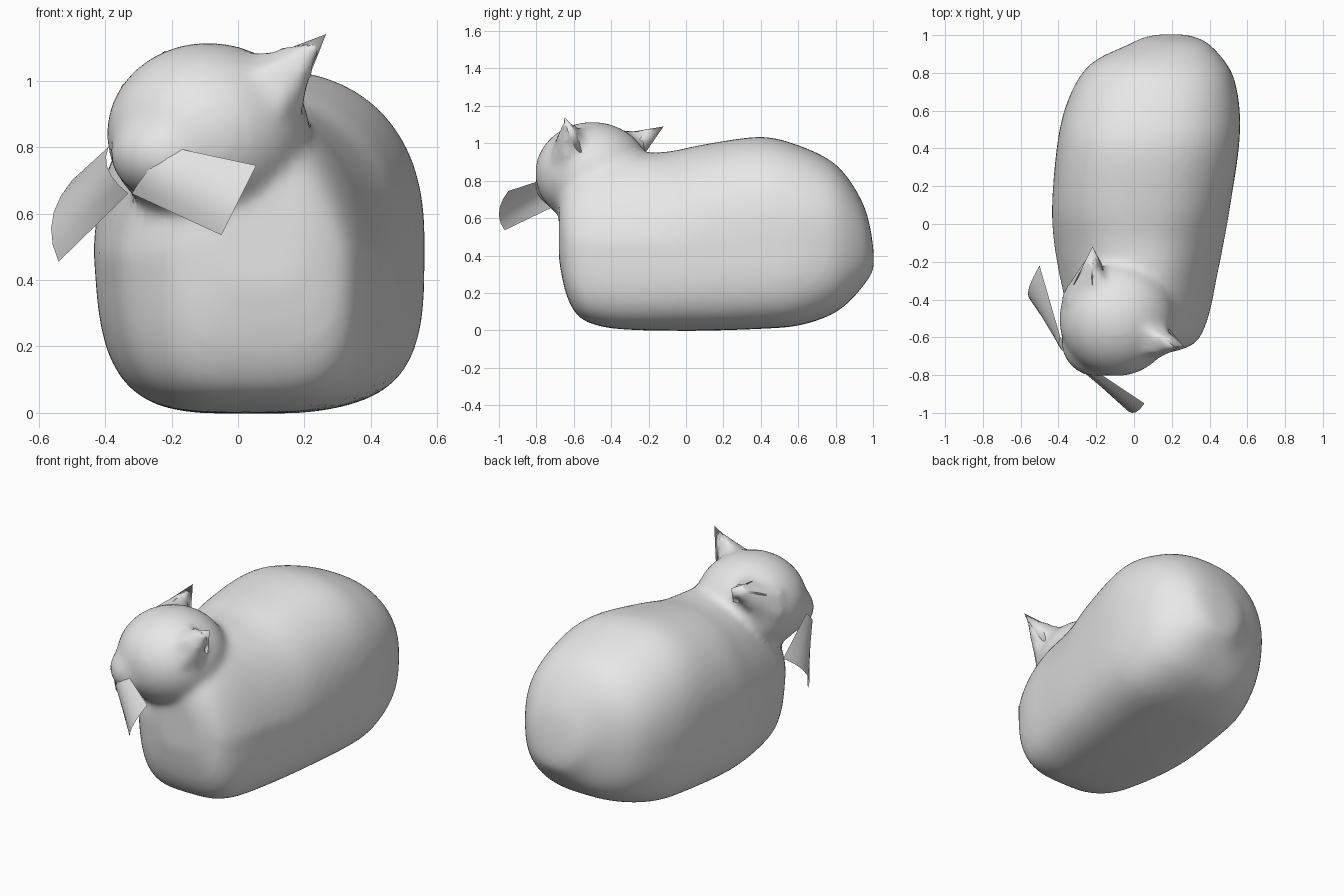
import bpy, bmesh, math
from mathutils import Matrix, Vector

if "Cube" in bpy.data.objects:
    bpy.data.objects.remove(bpy.data.objects["Cube"])

grey = bpy.data.materials.new("plain_grey")
grey.diffuse_color = (0.8, 0.8, 0.8, 1)
grey.use_nodes = True
grey.node_tree.nodes["Principled BSDF"].inputs["Base Color"].default_value = grey.diffuse_color


def make_object(name, bm):
    bmesh.ops.recalc_face_normals(bm, faces=bm.faces)
    mesh = bpy.data.meshes.new(name)
    bm.to_mesh(mesh)
    bm.free()
    mesh.materials.append(grey)
    mesh.shade_smooth()
    obj = bpy.data.objects.new(name, mesh)
    bpy.context.collection.objects.link(obj)
    return obj


def power(v, n):
    return math.copysign(abs(v) ** (2 / n), v)


def refine(rings, steps=4):
    """Smooth spline through the given sections."""
    out = []
    pts = [rings[0]] + rings + [rings[-1]]
    for p0, p1, p2, p3 in zip(pts, pts[1:], pts[2:], pts[3:]):
        for k in range(steps):
            t = k / steps
            out.append([0.5 * (2 * b + (c - a) * t + (2 * a - 5 * b + 4 * c - d) * t * t
                               + (3 * b - a - 3 * c + d) * t ** 3)
                        for a, b, c, d in zip(p0, p1, p2, p3)])
    return out + [rings[-1]]


def add_loft(bm, rings, sides=48):
    """Rounded sections along y: (y, left, right, bottom, top, taper of upper half)."""
    loops = []
    for y, xl, xr, zb, zt, taper in refine(rings):
        loop = []
        for i in range(sides):
            a = 2 * math.pi * i / sides
            # Square underside that turns round at the rump
            under = 3.6 - 2.2 * max(0, y - 0.5)
            n = 2.35 if math.sin(a) > 0 else under
            c, s = power(math.cos(a), n), power(math.sin(a), n)
            x = (xl + xr) / 2 + (xr - xl) / 2 * c * (1 - taper * max(0, s))
            z = (zb + zt) / 2 + (zt - zb) / 2 * s
            # Left side leans in towards the ground
            if c < 0 and s < 0:
                x += 0.03 * s * c
            loop.append(bm.verts.new((x, y, z)))
        loops.append(loop)
    for a, b in zip(loops, loops[1:]):
        for i in range(sides):
            j = (i + 1) % sides
            bm.faces.new((a[i], a[j], b[j], b[i]))
    bm.faces.new(loops[0])
    bm.faces.new(loops[-1])


def add_ellipsoid(bm, centre, radii, turn=0):
    m = (Matrix.Translation(centre) @ Matrix.Rotation(turn, 4, 'Z')
         @ Matrix.Diagonal((*radii, 1)))
    bmesh.ops.create_uvsphere(bm, u_segments=32, v_segments=20, radius=1, matrix=m)


def add_spike(bm, tip, base):
    top = bm.verts.new(tip)
    ring = [bm.verts.new(p) for p in base]
    for i, v in enumerate(ring):
        bm.faces.new((top, v, ring[(i + 1) % len(ring)]))
    bm.faces.new(ring)


# Loaf-shaped body, lofted from rump to chest, front left corner cut back
bm = bmesh.new()
add_loft(bm, [
    (1.004, 0.12, 0.27, 0.32, 0.42, 0),
    (0.985, 0.04, 0.34, 0.29, 0.55, 0),
    (0.95, -0.03, 0.40, 0.24, 0.67, 0),
    (0.87, -0.20, 0.475, 0.15, 0.81, 0),
    (0.77, -0.295, 0.53, 0.08, 0.91, 0),
    (0.60, -0.37, 0.56, 0.025, 0.99, 0),
    (0.40, -0.41, 0.555, 0.008, 1.035, 0),
    (0.10, -0.435, 0.51, -0.002, 0.995, 0.05),
    (-0.10, -0.425, 0.475, -0.002, 0.955, 0.15),
    (-0.30, -0.39, 0.435, 0.003, 0.95, 0.25),
    (-0.45, -0.35, 0.405, 0.02, 0.94, 0.3),
    (-0.57, -0.27, 0.365, 0.07, 0.88, 0.3),
    (-0.64, -0.19, 0.31, 0.19, 0.80, 0.3),
    (-0.68, -0.08, 0.20, 0.38, 0.69, 0.2)])

# Neck, turned head and muzzle
turn = math.radians(-42)
add_ellipsoid(bm, (-0.01, -0.42, 0.72), (0.27, 0.25, 0.25))
add_ellipsoid(bm, (-0.09, -0.50, 0.84), (0.305, 0.31, 0.275), turn)
add_ellipsoid(bm, (-0.21, -0.635, 0.78), (0.18, 0.17, 0.14), turn)

# Broad ear roots that blend into the cheeks
right_tip, left_tip = (0.265, -0.65, 1.14), (-0.22, -0.12, 1.09)
add_spike(bm, right_tip, [(-0.02, -0.71, 0.99), (0.09, -0.74, 0.85), (0.17, -0.63, 0.82),
                          (0.13, -0.50, 0.93), (-0.02, -0.52, 1.07)])
add_spike(bm, left_tip, [(-0.36, -0.43, 0.99), (-0.39, -0.38, 0.86), (-0.30, -0.28, 0.85),
                         (-0.14, -0.26, 0.93), (-0.14, -0.40, 1.07)])
body = make_object("body_and_head", bm)

# Blend everything into one soft skin
remesh = body.modifiers.new("blend", 'REMESH')
remesh.mode = 'VOXEL'
remesh.voxel_size = 0.022
remesh.use_smooth_shade = True
smooth = body.modifiers.new("soften", 'SMOOTH')
smooth.factor = 0.5
smooth.iterations = 10
bpy.context.view_layer.update()
skin = bpy.data.meshes.new_from_object(
    body.evaluated_get(bpy.context.evaluated_depsgraph_get()))
body.modifiers.clear()
body.data = skin
skin.materials.clear()
skin.materials.append(grey)
skin.shade_smooth()


# Sharp ear tips
def ear(name, tip, base):
    bm = bmesh.new()
    add_spike(bm, tip, base)
    make_object(name, bm)


ear("right_ear", right_tip,
    [(0.06, -0.66, 1.01), (0.16, -0.64, 0.95), (0.19, -0.56, 0.95),
     (0.12, -0.53, 0.99), (0.03, -0.56, 1.05)])
ear("left_ear", left_tip,
    [(-0.15, -0.27, 1.01), (-0.17, -0.21, 0.96), (-0.28, -0.25, 0.95),
     (-0.32, -0.32, 1.0), (-0.22, -0.36, 1.05)])


# Thin curved whisker sheets, spanned between an inner and an outer edge
def whisker_sheet(name, inner, outer, steps=5):
    def along(edge, t):
        a, b, c = map(Vector, edge)
        return a * (1 - t) * (1 - 2 * t) + b * 4 * t * (1 - t) + c * t * (2 * t - 1)
    bm = bmesh.new()
    grid = [[bm.verts.new(along(inner, j / steps).lerp(along(outer, j / steps), i / steps))
             for j in range(steps + 1)] for i in range(steps + 1)]
    for i in range(steps):
        for j in range(steps):
            bm.faces.new((grid[i][j], grid[i + 1][j], grid[i + 1][j + 1], grid[i][j + 1]))
    make_object(name, bm)


whisker_sheet("right_whiskers",
              [(-0.20, -0.78, 0.80), (-0.27, -0.78, 0.73), (-0.32, -0.71, 0.66)],
              [(0.055, -0.95, 0.745), (0.0, -1.0, 0.635), (-0.05, -0.97, 0.535)])
whisker_sheet("left_whiskers",
              [(-0.39, -0.60, 0.80), (-0.39, -0.66, 0.73), (-0.33, -0.68, 0.66)],
              [(-0.50, -0.22, 0.70), (-0.56, -0.35, 0.58), (-0.54, -0.40, 0.455)])
